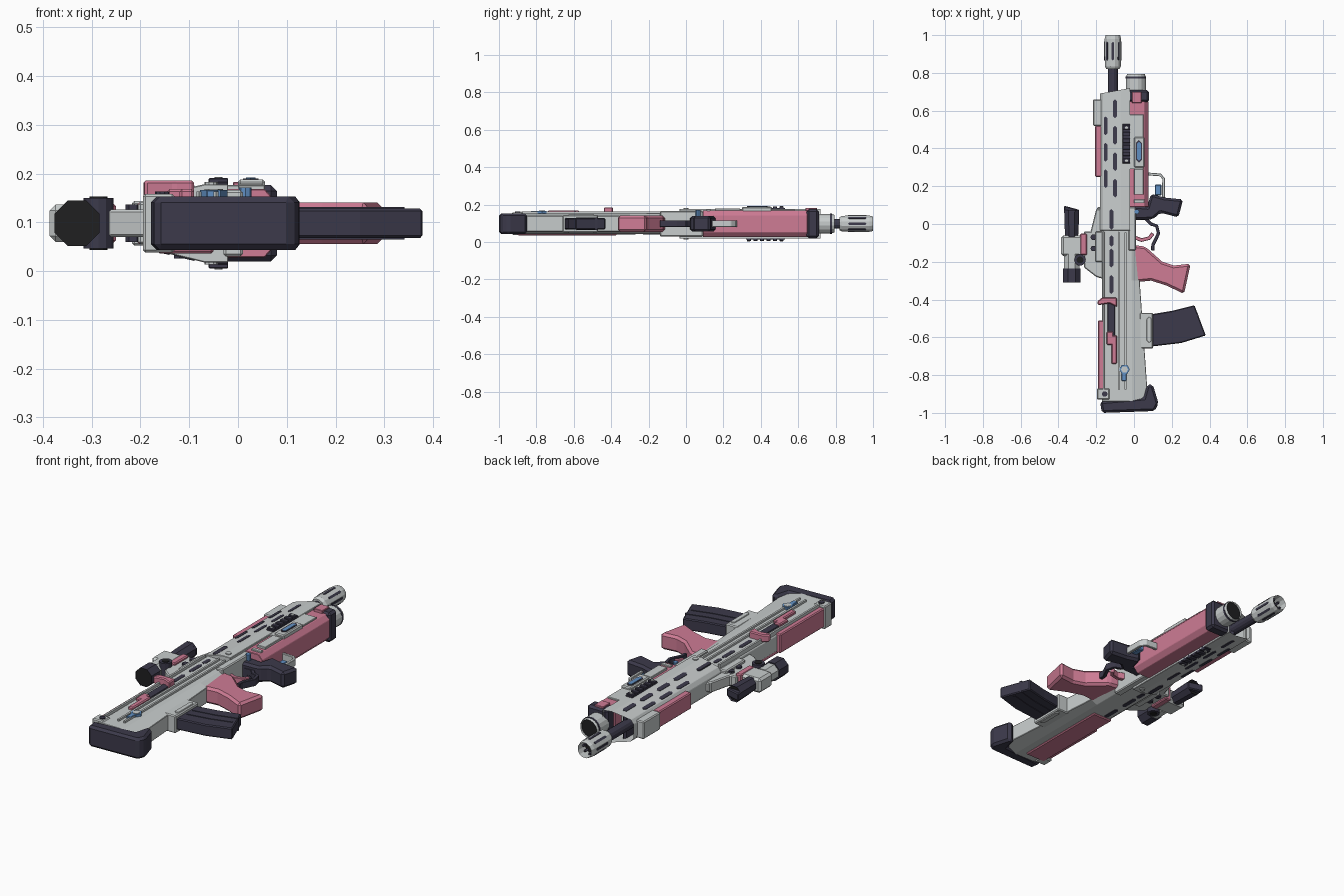
import bpy, bmesh, math
from mathutils import Vector, Matrix

cube = bpy.data.objects.get("Cube")
if cube:
    bpy.data.objects.remove(cube, do_unlink=True)

MID = .098  # height of the middle plane, about which most parts are symmetric
FINE, SOFT, ROUND = .002, .005, .012  # bevel widths


def material(name, *rgb):
    m = bpy.data.materials.new(name)
    m.use_nodes = True
    m.diffuse_color = (*rgb, 1)
    m.node_tree.nodes["Principled BSDF"].inputs["Base Color"].default_value = (*rgb, 1)
    return m


GREY = material("light grey", .58, .61, .61)
PINK = material("dusty pink", .62, .2, .3)
DARK = material("dark slate", .045, .042, .07)
BLUE = material("blue", .12, .28, .55)
BLACK = material("black", .014, .014, .015)


def finish(name, bm, mat, bevel=None):
    bmesh.ops.recalc_face_normals(bm, faces=bm.faces)
    mesh = bpy.data.meshes.new(name)
    bm.to_mesh(mesh)
    bm.free()
    obj = bpy.data.objects.new(name, mesh)
    bpy.context.collection.objects.link(obj)
    mesh.materials.append(mat)
    mesh.materials.append(BLACK)
    if bevel:
        mod = obj.modifiers.new("Bevel", "BEVEL")
        mod.width, mod.segments, mod.limit_method = bevel, 1, "ANGLE"
    return obj


def skin(bm, rings):
    """Close a row of equal rings into a solid and return its last cap."""
    loops = [[bm.verts.new(point) for point in ring] for ring in rings]
    count = len(loops[0])
    for a, b in zip(loops, loops[1:]):
        for i in range(count):
            j = (i + 1) % count
            bm.faces.new((a[i], a[j], b[j], b[i]))
    bm.faces.new(loops[0])
    return bm.faces.new(loops[-1])


def hollow_out(bm, cap, rim, depth):
    """Sink the cap of a solid to leave an open mouth."""
    bmesh.ops.inset_region(bm, faces=[cap], thickness=rim)
    bmesh.ops.translate(bm, verts=cap.verts, vec=(0, -depth, 0))


def plate(name, outline, height, mat, bevel=None, base=None, slope=0):
    """Plan outline raised to a height over the middle plane and, without a base, as far below it."""
    bottom = -height if base is None else base
    tilt = slope if base is None else 0
    bm = bmesh.new()
    skin(bm, [[(x, y, MID + bottom - tilt * x) for x, y in outline],
              [(x, y, MID + height + slope * x) for x, y in outline]])
    return finish(name, bm, mat, bevel)


def box(name, left, right, back, front, height, mat, bevel=SOFT, base=None):
    outline = [(left, back), (right, back), (right, front), (left, front)]
    return plate(name, outline, height, mat, bevel, base)


def top_box(name, left, right, back, front, height, mat, bevel=FINE):
    return box(name, left, right, back, front, height, mat, bevel, base=0)


def disc(name, x, y, radius, height, mat, sides=10, base=None):
    turns = [math.tau * i / sides for i in range(sides)]
    return plate(name, [(x + radius * math.cos(t), y + radius * math.sin(t)) for t in turns], height, mat, base=base)


def pill(x, back, front, width):
    """Long outline with pointed ends."""
    half = width / 2
    upper = [(x + half, front - half), (x, front), (x - half, front - half)]
    return [(x - half, back + half), (x, back), (x + half, back + half)] + upper


def ribbon(path, width):
    """Outline of an even strip following a path."""
    left, right = [], []
    for i, point in enumerate(path):
        along = Vector(path[min(i + 1, len(path) - 1)]) - Vector(path[max(i - 1, 0)])
        side = Vector((-along.y, along.x)).normalized() * width / 2
        left.append(Vector(point) + side)
        right.append(Vector(point) - side)
    return left + right[::-1]


def loft(name, sections, mat, skew=0, mouth=0):
    """Solid along y whose sections are half profiles of (x, half height)."""
    bm = bmesh.new()
    rings = []
    for y, half in sections:
        lean = skew if y == sections[-1][0] else 0
        whole = half + [(x, -h) for x, h in reversed(half)]
        rings.append([(x, y + lean * x, MID + h) for x, h in whole])
    cap = skin(bm, rings)
    if mouth:
        hollow_out(bm, cap, ROUND, mouth)
    return finish(name, bm, mat, FINE)


def tube(name, x, stations, mat, sides=12, rim=0, depth=0):
    """Turned part along y from (y, radius) stations, with an optional dark mouth."""
    bm = bmesh.new()
    turns = [math.tau * (i + .5) / sides for i in range(sides)]
    cap = skin(bm, [[(x + r * math.cos(t), y, MID + r * math.sin(t)) for t in turns] for y, r in stations])
    if rim:
        hollow_out(bm, cap, rim, depth)
        cap.material_index = 1
    return finish(name, bm, mat)


# Stock body, widening to the rear, and its butt pad
def stock_half(edge):
    return [(-.17, .04), (-.15, .055), (-.01, .055), (edge, .04)]


loft("stock_body", [(-.94, stock_half(.075)), (-.3, stock_half(.03)), (-.03, stock_half(0))], GREY)
plate("butt_pad", [(-.18, -.94), (.05, -.92), (.07, -.85), (.1, -.85), (.13, -.95), (.11, -.99), (-.17, -1)],
      .055, DARK, ROUND)
box("cheek_side", -.19, -.16, -.89, -.51, .05, PINK)
box("cheek_under", -.165, -.05, -.9, -.37, 0, PINK, base=-.062)
box("stock_corner", -.195, -.13, -.93, -.87, .06, GREY)
disc("stock_bolt", -.155, -.9, .015, .065, DARK, base=0)

# Raised ribs, groove and slots along the stock
for x in (-.16, -.08, -.045):
    plate("stock_rib", pill(x, -.88, -.04, .01), .065, GREY, base=0)
for back, front in ((-.03, .08), (-.12, -.06), (-.23, -.13), (-.37, -.27)):
    surface = .055 if front < 0 else .07
    plate("stock_slot", pill(-.12, back, front, .022), surface + FINE, DARK)

# Charging handle, bolt slot, latch and pin
top_box("bolt_slot", -.14, -.1, -.6, -.42, .06, DARK)
plate("charging_handle", [(-.195, -.41), (-.17, -.39), (-.09, -.39), (-.09, -.44), (-.13, -.42), (-.19, -.43)],
      .088, PINK, SOFT, base=.05)
top_box("latch_head", -.145, -.11, -.64, -.57, .07, PINK, SOFT)
top_box("latch_body", -.12, -.09, -.74, -.59, .07, PINK, SOFT)
disc("pin_ring", -.05, -.77, .028, .068, BLUE, sides=6, base=0)
disc("pin_centre", -.05, -.77, .019, .07, GREY, sides=6, base=0)
top_box("pin_tail", -.065, -.04, -.83, -.79, .068, BLUE)

# Magazine and its well
box("magazine_well", .03, .1, -.66, -.47, .046, GREY)
plate("well_plate", pill(.08, -.63, -.49, .025), .05, GREY, FINE)
plate("magazine", [(.08, -.48), (.2, -.46), (.32, -.43), (.38, -.59), (.25, -.63), (.08, -.65)], .03, DARK, SOFT)
for drop in (.05, .1):
    curve = [(.11, -.48 - drop), (.23, -.46 - drop), (.34, -.43 - drop)]
    plate("magazine_rib", ribbon(curve, ROUND), .033, DARK)

# Main grip, trigger and guard
plate("main_grip", [(-.01, -.11), (.06, -.12), (.15, -.2), (.21, -.22), (.3, -.21), (.265, -.37), (.17, -.325),
                    (.09, -.3), (-.01, -.31)], .043, PINK, ROUND)
plate("trigger", ribbon([(0, -.07), (.04, -.085), (.08, -.075), (.1, -.05)], .02), .018, PINK, FINE)
plate("trigger_guard", ribbon([(.02, .03), (.06, .03), (.09, 0), (.12, -.01), (.13, -.05), (.1, -.11), (.1, -.14)],
                              .018), .018, DARK, FINE)

# Hollow handguard with slots on both sloping faces
shell = [(-.18, .035), (-.165, .057), (-.07, .08), (-.02, .08)]
loft("handguard", [(-.035, shell), (.725, shell)], GREY, skew=.18, mouth=.12)
slope = .24
surface = .08 + slope * .07 + FINE
for row in range(4):
    back = .56 - row * .14
    plate("inner_slot", pill(-.1, back, back + .1, .022), surface, DARK, slope=slope)
    if row < 3:
        plate("outer_slot", pill(-.15, back - .09, back + .01, .02), surface, DARK, slope=slope)
disc("receiver_pin", -.055, 0, .014, .085, GREY)
box("receiver_lower", -.03, .01, -.14, .09, .068, GREY)
box("side_cover", -.207, -.17, .25, .52, .043, PINK)
box("side_block", -.217, -.17, .52, .66, .046, GREY)

# Accessory rail, showing above and below
box("accessory_rail", -.06, -.02, .32, .53, .085, DARK, FINE)
for tooth in range(6):
    back = .325 + tooth * .035
    box("rail_tooth", -.06, -.02, back, back + .022, .093, DARK, FINE)
for y in (.335, .51):
    disc("rail_screw", -.04, y, .008, .095, GREY)

# Barrel and slotted muzzle
barrel_x = -.112
tube("barrel", barrel_x, [(.55, .027), (.83, .027)], DARK)
tube("muzzle", barrel_x, [(.82, .036), (.835, .044), (.98, .045), (1, .04)], GREY, rim=ROUND, depth=.06)
for side in range(8):
    slot = plate("muzzle_slot", pill(0, .865, .965, ROUND), .0455, DARK, base=.03)
    turn = Matrix.Rotation(math.tau * side / 8, 4, "Y")
    centre = Matrix.Translation((0, 0, MID))
    slot.data.transform(Matrix.Translation((barrel_x, 0, 0)) @ centre @ turn @ centre.inverted())

# Front launcher body, clamp and tube
body = [(-.045, .05), (-.03, .07), (.055, .07), (.077, .045)]
loft("launcher_body", [(.09, body), (.65, body)], PINK)
box("launcher_clamp", -.04, .08, .645, .71, .078, DARK, ROUND)
top_box("clamp_stripe", -.01, .04, .64, .7, .085, PINK)
tube("launcher_tube", .01, [(.7, .054), (.775, .054), (.793, .048)], GREY, sides=16, rim=ROUND, depth=ROUND)
tube("launcher_ring", .01, [(.77, .055), (.78, .055)], DARK, sides=16)
top_box("launcher_top_strip", -.035, .05, .29, .58, .078, GREY)
top_box("launcher_slider", 0, .055, .3, .46, .09, GREY, SOFT)
plate("slider_inset", pill(.026, .325, .445, .032), .092, DARK, base=0)
plate("slider_blue", pill(.026, .335, .435, .02), .094, BLUE, base=0)
top_box("launcher_bar", 0, .05, .155, .29, .082, GREY)
top_box("launcher_catch", 0, .055, .11, .13, .078, GREY)

# Launcher grip with its small trigger
plate("launcher_grip", [(-.04, .1), (.07, .09), (.09, .16), (.16, .14), (.26, .13), (.235, .035), (.14, .06),
                        (.1, .025), (-.03, .02)], .042, DARK, ROUND)
disc("grip_pin", .015, .065, .013, .073, BLUE, sides=8, base=0)
plate("launcher_guard", ribbon([(.07, .265), (.14, .26), (.157, .24), (.157, .14)], .015), .018, GREY, FINE)
box("launcher_trigger", .11, .145, .15, .21, .014, BLUE)

# Sight: tube, collar, knob and mount
sight_x = -.33
tube("sight_front", sight_x, [(-.1, .035), (-.02, .04), (.075, .043)], DARK, sides=8, rim=SOFT, depth=ROUND)
plate("sight_hood", [(-.37, .06), (-.29, .06), (-.29, .075), (-.37, .097)], .02, DARK, SOFT)
box("sight_collar", -.386, -.272, -.17, -.06, .038, GREY, ROUND)
tube("sight_neck", sight_x, [(-.25, .044), (-.16, .044)], GREY, sides=8)
tube("sight_eyepiece", sight_x, [(-.235, .05), (-.31, .05)], DARK, sides=8, rim=SOFT, depth=-SOFT)
disc("sight_knob", -.286, -.19, .031, .052, DARK, sides=12)
disc("knob_cap", -.286, -.19, .018, .055, BLACK, sides=12)
box("sight_lever", -.285, -.25, -.165, -.05, .04, PINK)
plate("sight_mount", [(-.265, -.23), (-.2, -.28), (-.165, -.29), (-.165, .08), (-.2, .08), (-.23, -.04), (-.265, -.04)],
      .028, GREY, SOFT)
for y in (-.13, -.07):
    disc("mount_screw", -.215, y, .016, .038, DARK, sides=6)
box("mount_clamp", -.205, -.165, -.2, -.04, .043, GREY)
box("top_rail", -.195, -.165, -.28, .09, .023, GREY)
